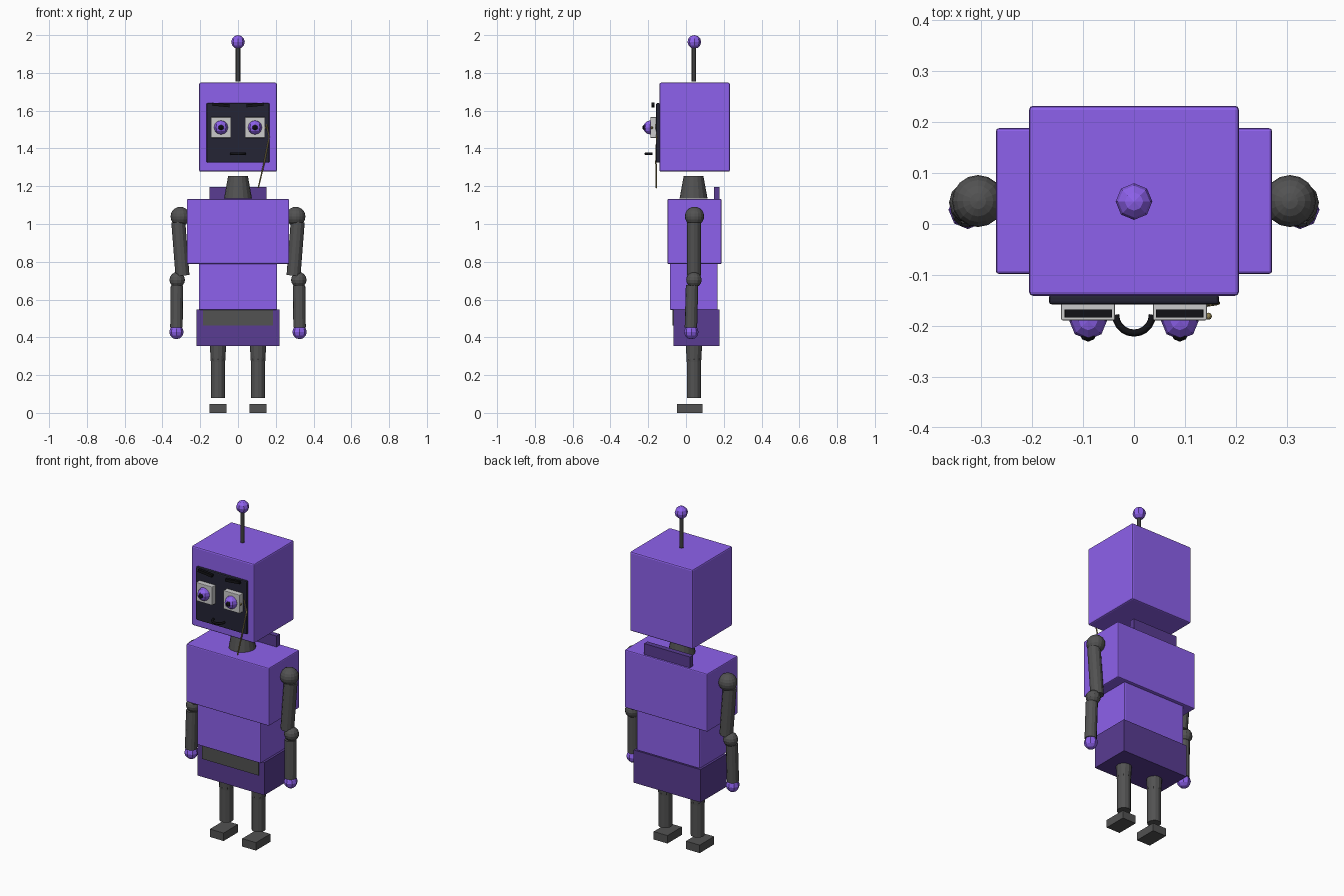
import bpy, math
from mathutils import Vector

if "Cube" in bpy.data.objects:
    bpy.data.objects.remove(bpy.data.objects["Cube"])


def material(name, rgb):
    m = bpy.data.materials.new(name)
    m.diffuse_color = (*rgb, 1)
    m.use_nodes = True
    m.node_tree.nodes["Principled BSDF"].inputs["Base Color"].default_value = m.diffuse_color
    return m


PURPLE = material("purple", (0.27, 0.12, 0.84))
DEEP = material("deep_purple", (0.10, 0.045, 0.29))
DARK = material("dark_metal", (0.085, 0.085, 0.085))
SCREEN = material("screen", (0.018, 0.018, 0.035))
BLACK = material("black", (0.006, 0.006, 0.008))
PALE = material("pale", (0.68, 0.68, 0.68))
BRASS = material("brass", (0.30, 0.24, 0.09))


def finish(name, mat):
    ob = bpy.context.object
    ob.name = name
    ob.data.materials.append(mat)
    return ob


def box(name, lo, hi, mat, bevel=0.0, tilt=0.0):
    lo, hi = Vector(lo), Vector(hi)
    bpy.ops.mesh.primitive_cube_add(size=1, location=(lo + hi) / 2)
    ob = finish(name, mat)
    ob.scale = hi - lo
    bpy.ops.object.transform_apply(location=False, rotation=False, scale=True)
    ob.rotation_euler.y = tilt
    if bevel:
        b = ob.modifiers.new("bevel", 'BEVEL')
        b.width, b.segments = bevel, 2
    return ob


def ball(name, loc, r, mat, seg=8, rings=6):
    bpy.ops.mesh.primitive_uv_sphere_add(segments=seg, ring_count=rings,
                                         radius=r, location=loc)
    return finish(name, mat)


def rod(name, a, b, r1, r2, mat, sides=12):
    a, b = Vector(a), Vector(b)
    d = b - a
    bpy.ops.mesh.primitive_cone_add(vertices=sides, radius1=r1, radius2=r2,
                                    depth=d.length, location=(a + b) / 2)
    ob = finish(name, mat)
    ob.rotation_euler = d.to_track_quat('Z', 'Y').to_euler()
    return ob


def tube(name, pts, r, mat):
    cu = bpy.data.curves.new(name, 'CURVE')
    cu.dimensions = '3D'
    cu.bevel_depth, cu.bevel_resolution, cu.use_fill_caps = r, 1, True
    sp = cu.splines.new('POLY')
    sp.points.add(len(pts) - 1)
    for p, co in zip(sp.points, pts):
        p.co = (*co, 1)
    ob = bpy.data.objects.new(name, cu)
    bpy.context.collection.objects.link(ob)
    cu.materials.append(mat)
    return ob


# Body blocks
box("pelvis", (-0.219, -0.066, 0.353), (0.219, 0.177, 0.547), DEEP)
box("belt_plate", (-0.185, -0.072, 0.463), (0.185, -0.055, 0.547), DARK)
box("abdomen", (-0.207, -0.086, 0.545), (0.207, 0.168, 0.795), PURPLE, 0.006)
box("chest", (-0.271, -0.098, 0.788), (0.271, 0.188, 1.132), PURPLE, 0.006)
box("back_collar", (-0.15, 0.147, 1.10), (0.15, 0.178, 1.197), DEEP)
rod("neck", (0, 0.04, 1.135), (0, 0.04, 1.255), 0.074, 0.052, DARK, 16)

# Head and antenna
box("head", (-0.206, -0.141, 1.277), (0.206, 0.232, 1.748), PURPLE, 0.008)
rod("antenna", (0, 0.042, 1.755), (0, 0.042, 1.95), 0.012, 0.012, DARK, 8)
ball("antenna_tip", (0, 0.044, 1.964), 0.036, PURPLE)

# Face
box("face_screen", (-0.167, -0.158, 1.325), (0.167, -0.138, 1.64), SCREEN, 0.006)
arc = [math.pi + math.pi * i / 10 for i in range(11)]
tube("mouth", [(0.036 * math.cos(a), -0.178 + 0.036 * math.sin(a), 1.372)
               for a in arc], 0.007, BLACK)

# Paired parts
for s, side in ((-1, "left"), (1, "right")):
    x = s * 0.09
    box(side + "_eye_frame", (x - 0.053, -0.189, 1.456), (x + 0.053, -0.156, 1.566), PALE, 0.003)
    ball(side + "_eye", (x, -0.19, 1.511), 0.037, PURPLE)
    ball(side + "_pupil", (x, -0.214, 1.511), 0.017, BLACK)
    box(side + "_brow", (x - 0.046, -0.183, 1.622), (x + 0.046, -0.168, 1.638), BLACK,
        tilt=-s * 0.1)

    ball(side + "_shoulder", (s * 0.306, 0.045, 1.04), 0.051, DARK, 16, 10)
    rod(side + "_upper_arm", (s * 0.316, 0.042, 1.01), (s * 0.294, 0.042, 0.727), 0.037, 0.037, DARK)
    ball(side + "_elbow", (s * 0.322, 0.042, 0.704), 0.041, DARK, 12, 8)
    rod(side + "_forearm", (s * 0.323, 0.032, 0.675), (s * 0.326, 0.026, 0.452), 0.033, 0.033, DARK)
    ball(side + "_hand", (s * 0.326, 0.028, 0.428), 0.038, PURPLE)

    lx = s * 0.106
    rod(side + "_thigh", (lx, 0.042, 0.27), (lx, 0.042, 0.37), 0.038, 0.044, DARK)
    ball(side + "_knee", (lx, 0.042, 0.285), 0.04, DARK)
    rod(side + "_shin", (lx, 0.042, 0.08), (lx, 0.042, 0.285), 0.038, 0.038, DARK)
    box(side + "_foot", (lx - 0.045, -0.048, 0), (lx + 0.045, 0.087, 0.047), DARK)

# Small brass knob and thin chain beside one eye
ball("eye_knob", (0.146, -0.181, 1.51), 0.007, BRASS)
tube("eye_chain", [(0.15, -0.157, 1.53), (0.165, -0.155, 1.46), (0.14, -0.159, 1.33),
                   (0.107, -0.157, 1.19)], 0.004, BRASS)
